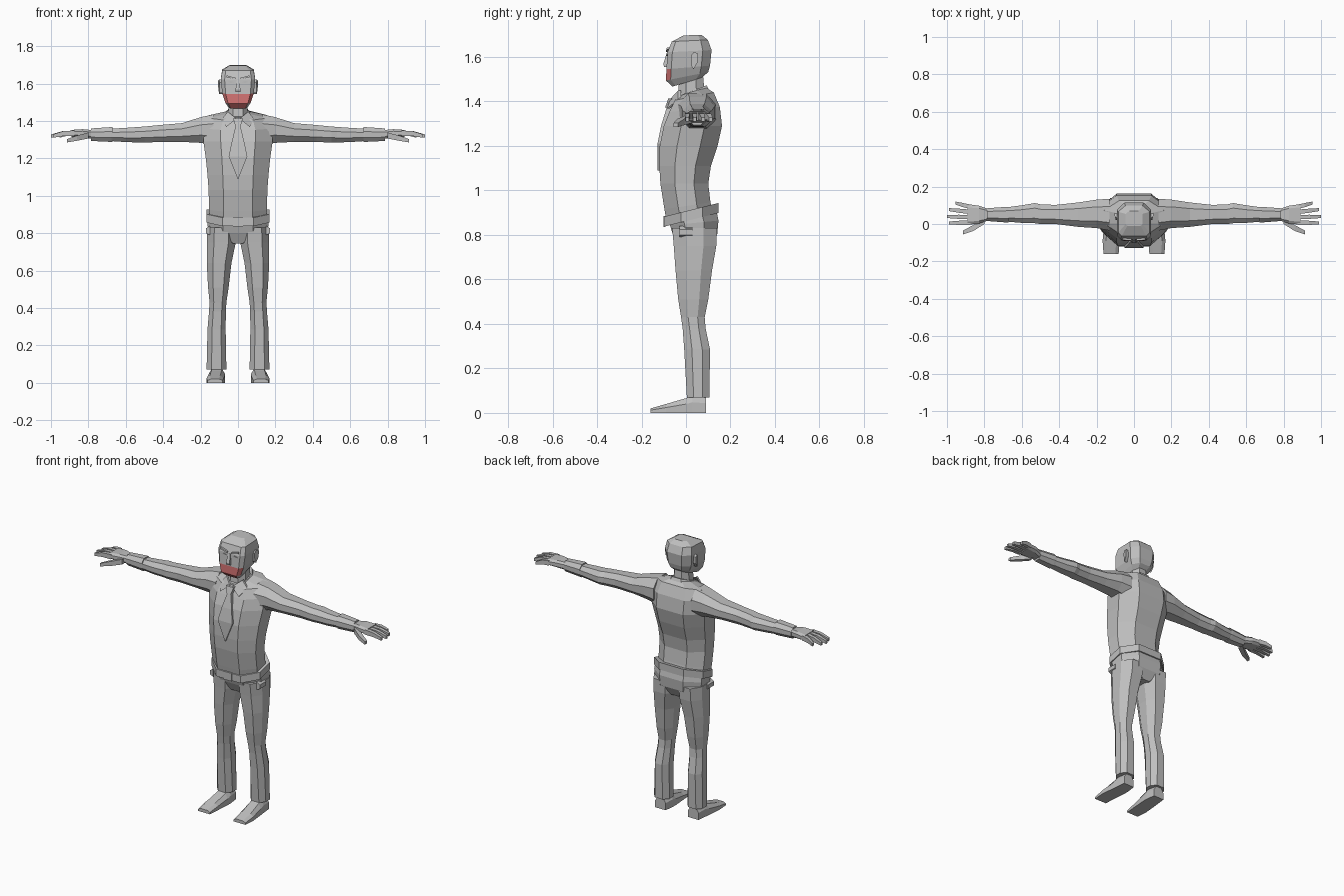
import bpy, bmesh
from mathutils import Vector


def material(name, rgb):
    m = bpy.data.materials.new(name)
    m.diffuse_color = (*rgb, 1)
    return m


GREY = material("plain_grey", (0.52, 0.52, 0.52))
RED = material("mouth_red", (0.65, 0.17, 0.17))


def loft(name, rings, mirror=False):
    """Skin a list of equal-length point rings and cap both ends."""
    bm = bmesh.new()
    rows = [[bm.verts.new(p) for p in r] for r in rings]
    n = len(rows[0])
    for a, b in zip(rows, rows[1:]):
        for i in range(n):
            j = (i + 1) % n
            bm.faces.new((a[i], a[j], b[j], b[i]))
    bm.faces.new(rows[0])
    bm.faces.new(rows[-1])
    bmesh.ops.recalc_face_normals(bm, faces=bm.faces)
    me = bpy.data.meshes.new(name)
    bm.to_mesh(me)
    bm.free()
    me.materials.append(GREY)
    ob = bpy.data.objects.new(name, me)
    bpy.context.collection.objects.link(ob)
    if mirror:
        ob.modifiers.new("mirror", "MIRROR").use_mirror_merge = False
    return ob


def octagon(a0, a1, b0, b1, front=(0.5, 0.3), back=(0.5, 0.3)):
    """Chamfered box section; front/back give flat width and chamfer depth."""
    c, h, d = (a0 + a1) / 2, (a1 - a0) / 2, b1 - b0
    (ff, fd), (bf, bd) = front, back
    return [(c - ff * h, b0), (c + ff * h, b0), (a1, b0 + fd * d), (a1, b1 - bd * d),
            (c + bf * h, b1), (c - bf * h, b1), (a0, b1 - bd * d), (a0, b0 + fd * d)]


def box(a0, a1, b0, b1):
    return [(a0, b0), (a1, b0), (a1, b1), (a0, b1)]


def upright(z, w, yf, yb, tilt=0.0, **k):
    """Centred horizontal section, tipped up towards the back."""
    return [(x, y, z + tilt * y) for x, y in octagon(-w, w, yf, yb, **k)]


def slab(z, x0, x1, yf, yb):
    return [(x, y, z) for x, y in box(x0, x1, yf, yb)]


def rod(name, path, mirror=True):
    """Box-section limb along x: (x, y centre, z centre, half y, half z)."""
    return loft(name, [[(x, a, b) for a, b in box(y - hy, y + hy, z - hz, z + hz)]
                       for x, y, z, hy, hz in path], mirror)


def plate(name, pts, depth, mirror=False):
    """Thin flat panel pushed back along y."""
    return loft(name, [pts, [(x, y + depth, z) for x, y, z in pts]], mirror)


# Shirt body
loft("shirt_body", [upright(*r) for r in [
    (0.87, 0.150, -0.085, 0.120, 0.25), (0.93, 0.155, -0.097, 0.110, 0.15),
    (1.03, 0.157, -0.115, 0.100), (1.11, 0.163, -0.120, 0.112),
    (1.20, 0.172, -0.118, 0.142), (1.29, 0.185, -0.100, 0.162),
    (1.36, 0.186, -0.075, 0.152, 0.1), (1.415, 0.160, -0.050, 0.125, 0.2),
    (1.435, 0.065, -0.035, 0.090, 0.3)]])

# Sleeves: x, y range, z range
sleeve = [(0.13, -0.035, 0.135, 1.27, 1.435), (0.20, -0.022, 0.130, 1.283, 1.420),
          (0.30, -0.015, 0.115, 1.288, 1.388), (0.42, 0.000, 0.102, 1.287, 1.378),
          (0.50, 0.000, 0.105, 1.285, 1.370), (0.53, 0.004, 0.112, 1.285, 1.368),
          (0.60, 0.006, 0.100, 1.287, 1.363), (0.69, 0.014, 0.088, 1.293, 1.358)]
loft("sleeve", [[(x, y, z) for y, z in octagon(*r)] for x, *r in sleeve], True)
cuff = [(0.67, 0.008, 0.092, 1.288, 1.367), (0.68, 0.008, 0.092, 1.288, 1.367),
        (0.785, 0.016, 0.084, 1.293, 1.360)]
loft("cuff", [[(x, y, z) for y, z in octagon(*r)] for x, *r in cuff], True)

# Hands
palm = [(0.77, 0.022, 0.078, 1.303, 1.350), (0.83, 0.002, 0.098, 1.312, 1.356),
        (0.89, -0.004, 0.106, 1.315, 1.352)]
loft("palm", [[(x, y, z) for y, z in octagon(*r, front=(0.7, 0.25), back=(0.7, 0.25))]
              for x, *r in palm], True)
for i, (y0, y1, tip) in enumerate([(0.008, 0.005, 0.99), (0.037, 0.040, 1.0),
                                   (0.065, 0.077, 0.99), (0.092, 0.112, 0.955)]):
    mid = (0.88 + tip) / 2
    rod(f"finger_{i + 1}", [(0.875, y0, 1.334, 0.012, 0.015),
                            (mid, (y0 + y1) / 2, 1.332, 0.011, 0.013),
                            (tip, y1, 1.319, 0.008, 0.009)])
rod("thumb", [(0.80, 0.018, 1.322, 0.018, 0.016), (0.86, -0.022, 1.308, 0.016, 0.014),
              (0.915, -0.046, 1.294, 0.010, 0.009)])

# Trousers
loft("trouser_seat", [upright(*r) for r in [
    (0.745, 0.050, -0.030, 0.110), (0.80, 0.158, -0.058, 0.140),
    (0.85, 0.163, -0.072, 0.146, 0.1), (0.885, 0.160, -0.080, 0.135, 0.25)]])
legs = [(0.83, 0.010, 0.165, -0.062, 0.140), (0.75, 0.012, 0.167, -0.055, 0.136),
        (0.64, 0.035, 0.167, -0.047, 0.117), (0.51, 0.050, 0.160, -0.035, 0.100),
        (0.43, 0.062, 0.152, -0.022, 0.084), (0.38, 0.065, 0.155, -0.015, 0.088),
        (0.285, 0.066, 0.163, -0.008, 0.108), (0.07, 0.062, 0.168, 0.004, 0.105)]
loft("trouser_leg", [[(x, y, z) for x, y in octagon(*r)] for z, *r in legs], True)
plate("pocket_flap", [(0.150, -0.03, 0.79), (0.172, -0.03, 0.80),
                      (0.172, -0.03, 0.825), (0.150, -0.03, 0.84)], 0.06, True)

# Belt and buckle
loft("belt", [upright(z, 0.168, -0.096, 0.146, 0.25) for z in (0.862, 0.907)])
plate("buckle", [(-0.027, -0.102, 0.836), (0.027, -0.102, 0.836),
                 (0.027, -0.102, 0.886), (-0.027, -0.102, 0.886)], 0.01)

# Shoes, lofted from heel to toe
shoe = [(0.090, 0.078, 0.150, 0, 0.072), (0.030, 0.070, 0.156, 0, 0.080),
        (0.000, 0.070, 0.160, 0, 0.066), (-0.090, 0.077, 0.168, 0, 0.040),
        (-0.160, 0.082, 0.163, 0, 0.020)]
loft("shoe", [[(x, y, z) for x, z in
               [(a, lo), (b, lo), (b, hi * 0.6), (b - 0.018, hi), (a + 0.018, hi), (a, hi * 0.6)]]
              for y, a, b, lo, hi in shoe], True)

# Neck, collar and tie
loft("neck", [upright(1.40, 0.056, -0.040, 0.085, 0.3), upright(1.51, 0.048, -0.030, 0.076, 0.2)])
loft("collar_band", [upright(1.395, 0.090, -0.062, 0.112, 0.35),
                     upright(1.437, 0.060, -0.048, 0.093, 0.38)])
plate("collar_flap", [(0.008, -0.070, 1.412), (0.063, -0.086, 1.368),
                      (0.088, -0.035, 1.408), (0.055, -0.035, 1.450)], 0.012, True)
loft("tie_knot", [slab(1.412, -0.026, 0.026, -0.080, -0.04),
                  slab(1.372, -0.014, 0.014, -0.094, -0.05)])
loft("tie_blade", [slab(z, -w, w, y, y + 0.02) for z, w, y in [
    (1.375, 0.012, -0.086), (1.29, 0.033, -0.112), (1.21, 0.050, -0.128), (1.09, 0.002, -0.128)]])

# Head with a coloured lower face
k = dict(front=(0.78, 0.11), back=(0.55, 0.2))
head = loft("head", [upright(*r, **k) for r in [
    (1.485, 0.050, -0.062, 0.070, 0.30), (1.512, 0.068, -0.090, 0.100, 0.20),
    (1.552, 0.084, -0.088, 0.108, 0.08), (1.625, 0.092, -0.083, 0.115, 0.05),
    (1.672, 0.084, -0.064, 0.098, 0.05), (1.697, 0.045, -0.010, 0.070, 0.03)]])
head.data.materials.append(RED)
for f in head.data.polygons:
    if f.center.z < 1.55 and f.normal.y < -0.35 and f.center.y < -0.05:
        f.material_index = 1

# Face details and ears
loft("nose", [slab(1.555, -0.014, 0.014, -0.098, -0.07), slab(1.568, -0.013, 0.013, -0.102, -0.07),
              slab(1.620, -0.006, 0.006, -0.086, -0.07)])
plate("eyebrow", [(0.014, -0.090, 1.622), (0.062, -0.088, 1.634),
                  (0.060, -0.086, 1.643), (0.014, -0.089, 1.631)], 0.02, True)
plate("eye", [(0.020, -0.088, 1.607), (0.038, -0.088, 1.603),
              (0.056, -0.088, 1.609), (0.038, -0.088, 1.614)], 0.009, True)
ear = [(0.022, 1.605), (0.035, 1.622), (0.055, 1.615), (0.052, 1.575), (0.034, 1.545), (0.026, 1.555)]
loft("ear", [[(0.078, y, z) for y, z in ear],
             [(0.098 + 0.25 * (y - 0.022), y, z) for y, z in ear]], True)
